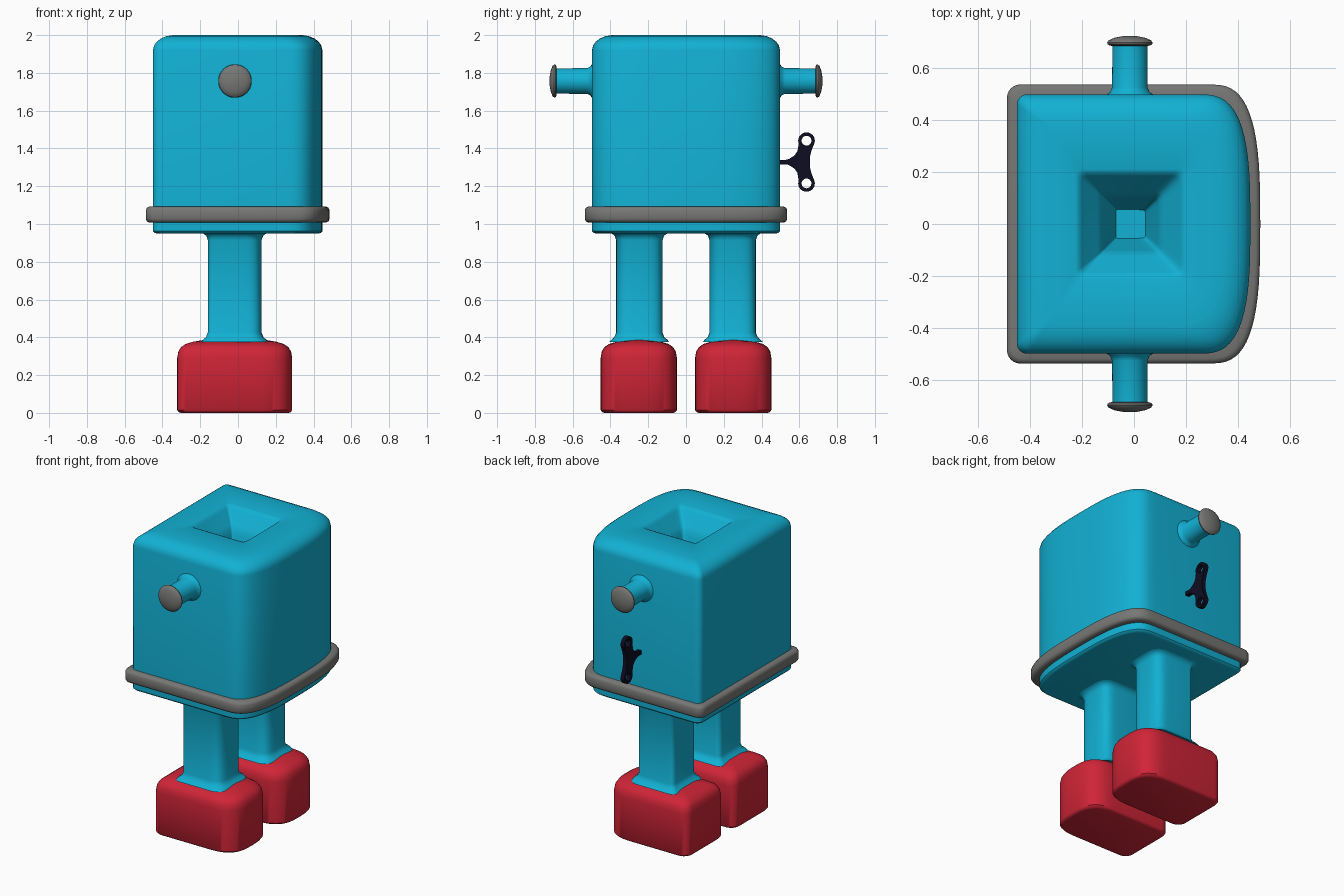
import bpy, bmesh, math
from mathutils import Vector

if "Cube" in bpy.data.objects:
    bpy.data.objects.remove(bpy.data.objects["Cube"])


def material(name, rgb):
    m = bpy.data.materials.new(name)
    m.diffuse_color = (*rgb, 1)
    m.use_nodes = True
    m.node_tree.nodes["Principled BSDF"].inputs["Base Color"].default_value = m.diffuse_color
    return m


BLUE = material("bright blue", (0.006, 0.44, 0.66))
RED = material("red", (0.63, 0.018, 0.038))
GREY = material("grey", (0.185, 0.185, 0.18))
NAVY = material("dark navy", (0.004, 0.004, 0.016))


def outline(x0, x1, hy, bow, n, r, cy=0.0, inset=0.0):
    """Plan outline: small round corners at -x, superellipse bulge at +x."""
    x0, x1, hy = x0 + inset, x1 - inset, hy - inset
    r = max(0.006, r - inset * 0.3)
    xs, pts = x1 - bow, []
    for i in range(33):
        t = -math.pi / 2 + math.pi * i / 32
        c, s = max(0.0, math.cos(t)), math.sin(t)
        pts.append((xs + bow * c ** (2 / n),
                    cy + hy * math.copysign(abs(s) ** (2 / n), s)))
    for sy, start in ((1, 90), (-1, 180)):
        for i in range(7):
            a = math.radians(start + 15 * i)
            pts.append((x0 + r + r * math.cos(a), cy + sy * (hy - r) + r * math.sin(a)))
    return pts


def mesh_from_rings(name, rings, mat, caps=(True, True), angle=40):
    """Skin a list of equal-length closed rings of 3D points."""
    bm = bmesh.new()
    loops = [[bm.verts.new(p) for p in ring] for ring in rings]
    for a, b in zip(loops, loops[1:]):
        for i in range(len(a)):
            j = (i + 1) % len(a)
            bm.faces.new((a[i], a[j], b[j], b[i]))
    if caps[0]:
        bm.faces.new(loops[0][::-1])
    if caps[1]:
        bm.faces.new(loops[-1])
    bmesh.ops.remove_doubles(bm, verts=bm.verts, dist=1e-5)
    bmesh.ops.recalc_face_normals(bm, faces=bm.faces)
    me = bpy.data.meshes.new(name)
    bm.to_mesh(me)
    bm.free()
    me.materials.append(mat)
    me.shade_smooth()
    me.set_sharp_from_angle(angle=math.radians(angle))
    ob = bpy.data.objects.new(name, me)
    bpy.context.collection.objects.link(ob)
    return ob


def rings(shape, levels):
    return [[(x, y, z) for x, y in outline(**shape, inset=i)] for z, i in levels]


# body box with rounded top and a funnel-shaped socket
BODY = dict(x0=-0.45, x1=0.447, hy=0.498, bow=0.2, n=3, r=0.04)
body = rings(BODY, [(0.95, 0.02), (0.953, 0.008), (0.962, 0), (1.92, 0), (1.945, 0.006),
                    (1.965, 0.02), (1.982, 0.042), (1.994, 0.07), (2.0, 0.105)])
SOCKET = dict(x0=-0.215, x1=0.19, hy=0.2, bow=0.12, n=12, r=0.025)
body += rings(SOCKET, [(2.0, -0.01), (1.995, 0.004), (1.98, 0.015), (1.91, 0.075),
                       (1.89, 0.09), (1.86, 0.1), (1.72, 0.145)])
mesh_from_rings("body", body, BLUE)

# belt around the lower body
mesh_from_rings("belt", rings(BODY, [
    (1.008, 0.02), (1.008, -0.02), (1.014, -0.032), (1.027, -0.038), (1.073, -0.038),
    (1.086, -0.032), (1.092, -0.02), (1.092, 0.02)]), GREY, caps=(False, False))


def lathe_y(name, profile, side, mat):
    """Revolve (y, radius) points about the arm axis."""
    rs = []
    for y, r in profile:
        rs.append([(-0.016 + r * math.cos(math.tau * i / 40), side * y,
                    1.757 + r * math.sin(math.tau * i / 40)) for i in range(40)])
    mesh_from_rings(name, rs, mat)


for side, label in ((-1, "front"), (1, "back")):
    # arm and its end knob
    lathe_y(label + "_arm", [(0.485, 0.095), (0.499, 0.088), (0.506, 0.076), (0.525, 0.068),
                             (0.695, 0.067)], side, BLUE)
    lathe_y(label + "_knob", [(0.684, 0.06), (0.685, 0.078), (0.691, 0.086), (0.698, 0.087),
                              (0.706, 0.081), (0.715, 0.06), (0.721, 0.03), (0.723, 0.008)],
            side, GREY)
    # leg flaring into body and foot
    leg = dict(x0=-0.16, x1=0.125, hy=0.123, bow=0.11, n=3.5, r=0.03, cy=side * 0.247)
    mesh_from_rings(label + "_leg", rings(leg, [
        (0.375, -0.035), (0.388, -0.025), (0.4, -0.01), (0.425, 0), (0.915, 0),
        (0.938, -0.008), (0.948, -0.022), (0.955, -0.04)]), BLUE)
    # foot
    foot = dict(x0=-0.322, x1=0.287, hy=0.202, bow=0.2, n=3, r=0.06, cy=side * 0.25)
    mesh_from_rings(label + "_foot", rings(foot, [
        (0, 0.02), (0.004, 0.008), (0.015, 0), (0.29, 0), (0.325, 0.006), (0.348, 0.02),
        (0.365, 0.045), (0.377, 0.085), (0.386, 0.14)]), RED)

# wind-up key: flat outline with two finger holes, extruded
C, R = Vector((0.638, 0.113)), 0.044
arc = [(C.x + R * math.cos(math.radians(a)), C.y + R * math.sin(math.radians(a)))
       for a in range(200, -21, -10)]
half = [(0.48, 0.012), (0.53, 0.012), (0.545, 0.016), (0.575, 0.035), (0.59, 0.058)]
half += arc + [(0.664, 0.06), (0.657, 0.03)]
shape = half + [(0.656, 0)] + [(x, -y) for x, y in reversed(half)]
holes = [[(C.x + 0.026 * math.cos(math.tau * i / 24), s * C.y + 0.026 * math.sin(math.tau * i / 24))
          for i in range(24)] for s in (1, -1)]
cu = bpy.data.curves.new("wind_up_key", 'CURVE')
cu.dimensions, cu.fill_mode, cu.extrude = '2D', 'BOTH', 0.014
for pts in [shape] + holes:
    sp = cu.splines.new('POLY')
    sp.points.add(len(pts) - 1)
    for p, (x, y) in zip(sp.points, pts):
        p.co = (x, y, 0, 1)
    sp.use_cyclic_u = True
cu.materials.append(NAVY)
key = bpy.data.objects.new("wind_up_key", cu)
key.rotation_euler = (math.pi / 2, 0, math.pi / 2)
key.location = (-0.005, 0, 1.328)
bpy.context.collection.objects.link(key)
bpy.context.view_layer.objects.active = key
key.select_set(True)
bpy.ops.object.convert(target='MESH')
